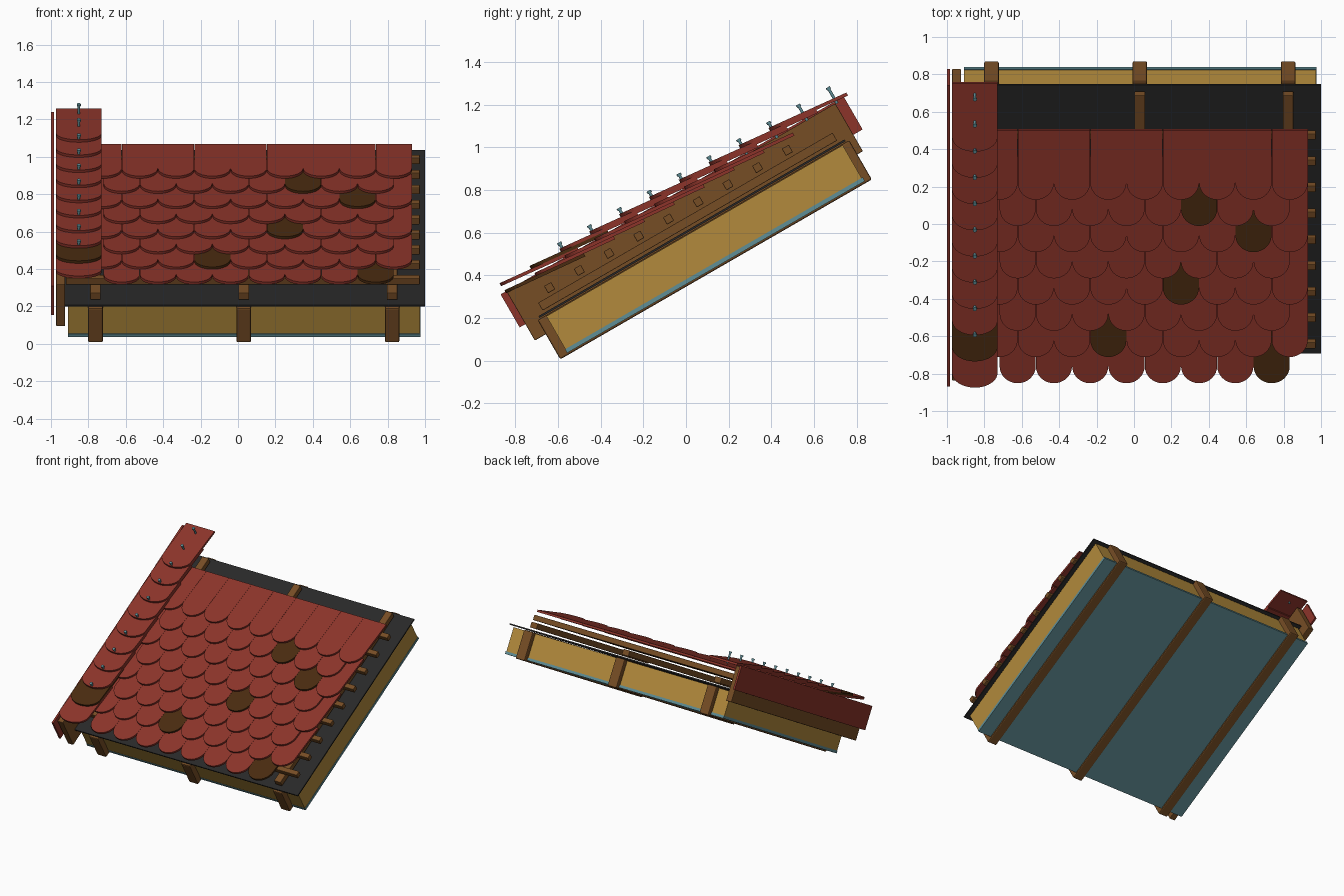
import bpy, bmesh, math
from mathutils import Matrix

if "Cube" in bpy.data.objects:
    bpy.data.objects.remove(bpy.data.objects["Cube"])

SLOPE = math.radians(30)   # everything is built flat (x, up-slope, normal) then tilted
STEP = 0.1618              # tile row spacing up the slope


def mat(name, r, g, b):
    lin = lambda c: (c / 255 / 12.92) if c < 10 else ((c / 255 + 0.055) / 1.055) ** 2.4
    m = bpy.data.materials.new(name)
    m.diffuse_color = (lin(r), lin(g), lin(b), 1)
    m.use_nodes = True
    m.node_tree.nodes["Principled BSDF"].inputs["Base Color"].default_value = m.diffuse_color
    return m


RED = mat("red_clay", 140, 52, 42)
DARK = mat("dark_brown_clay", 74, 43, 16)
WOOD = mat("brown_wood", 118, 77, 37)
YELLOW = mat("yellow_insulation", 178, 138, 60)
BLACK = mat("black_membrane", 40, 40, 40)
TEAL = mat("teal_board", 96, 142, 150)


def finish(bm, name, mats, bevel=0):
    bmesh.ops.recalc_face_normals(bm, faces=bm.faces)
    me = bpy.data.meshes.new(name)
    bm.to_mesh(me)
    bm.free()
    ob = bpy.data.objects.new(name, me)
    bpy.context.collection.objects.link(ob)
    for m in mats:
        me.materials.append(m)
    ob.rotation_euler = (SLOPE, 0, 0)
    if bevel:
        b = ob.modifiers.new("bevel", 'BEVEL')
        b.width, b.segments = bevel, 2
    return ob


def box(name, x0, x1, u0, u1, n0, n1, m, bevel=0):
    bm = bmesh.new()
    M = Matrix.Translation(((x0 + x1) / 2, (u0 + u1) / 2, (n0 + n1) / 2))
    M = M @ Matrix.Diagonal((x1 - x0, u1 - u0, n1 - n0, 1))
    bmesh.ops.create_cube(bm, size=1, matrix=M)
    return finish(bm, name, [m], bevel)


def tile(bm, cx, width, u0, length, n_low, n_high, arc, mi=0, thick=0.016, segs=16):
    """Round-ended tile: straight sides, elliptical lower end, tilted plate."""
    r = width / 2
    pts = [(cx + r, u0 + length), (cx - r, u0 + length)]
    for i in range(segs + 1):
        a = math.pi + math.pi * i / segs
        pts.append((cx + r * math.cos(a), u0 + arc + arc * math.sin(a)))
    height = lambda u: n_low + (n_high - n_low) * (u - u0) / length
    top = [bm.verts.new((x, u, height(u))) for x, u in pts]
    bot = [bm.verts.new((x, u, height(u) - thick)) for x, u in pts]
    faces = [bm.faces.new(top), bm.faces.new(bot[::-1])]
    for i in range(len(pts)):
        j = (i + 1) % len(pts)
        faces.append(bm.faces.new((top[i], bot[i], bot[j], top[j])))
    for f in faces:
        f.material_index = mi


# inner board, insulation and membrane
box("inner_board", -0.91, 0.975, -0.465, 1.148, 0.310, 0.330, TEAL)
box("insulation", -0.908, 0.973, -0.463, 1.142, 0.330, 0.508, YELLOW)
box("membrane", -0.925, 1.0, -0.495, 1.163, 0.517, 0.527, BLACK)

# rafters and counter battens running up the slope
for i, x in enumerate((-0.762, 0.031, 0.824)):
    box(f"rafter_{i + 1}", x - 0.039, x + 0.039, -0.508, 1.18, 0.30, 0.513, WOOD, 0.008)
    box(f"counter_batten_{i + 1}", x - 0.028, x + 0.028, -0.465, 1.13, 0.54, 0.582, WOOD, 0.003)

# horizontal tile battens
for i in range(9):
    u = -0.383 + i * 0.161
    box(f"tile_batten_{i + 1}", -0.92, 0.972, u - 0.019, u + 0.019, 0.597, 0.636, WOOD, 0.004)

# verge board and clay verge flange on the left
box("verge_board", -0.972, -0.925, -0.567, 1.21, 0.436, 0.695, WOOD, 0.004)
box("verge_flange", -1.0, -0.985, -0.598, 1.26, 0.525, 0.704, RED)

# field tiles: 8 staggered rows, a few dark ones given as (row, column)
bm = bmesh.new()
odd_dark = {(0, 7), (1, 3), (3, 5), (5, 7), (6, 5)}
for row in range(8):
    for col in range(8 + row % 2):
        cx = -0.622 + 0.194 * col - (0.097 if row % 2 else 0)
        tile(bm, cx, 0.193, -0.572 + row * STEP, 0.408, 0.712, 0.676, 0.1,
             int((row, col) in odd_dark))
finish(bm, "field_tiles", [RED, DARK])

# verge tiles: one column of 10, second one dark
bm = bmesh.new()
for row in range(10):
    tile(bm, -0.851, 0.243, -0.576 + row * STEP, 0.4, 0.752, 0.713, 0.085, int(row == 1))
finish(bm, "verge_tiles", [RED, DARK])

# nails through the verge tiles
bm = bmesh.new()
for i in range(10):
    u = -0.239 + i * STEP
    for r, n0, n1 in ((0.007, 0.69, 0.768), (0.011, 0.766, 0.778)):
        bmesh.ops.create_cone(bm, cap_ends=True, segments=12, radius1=r, radius2=r, depth=n1 - n0,
                              matrix=Matrix.Translation((-0.851, u, (n0 + n1) / 2)))
finish(bm, "nails", [TEAL])
